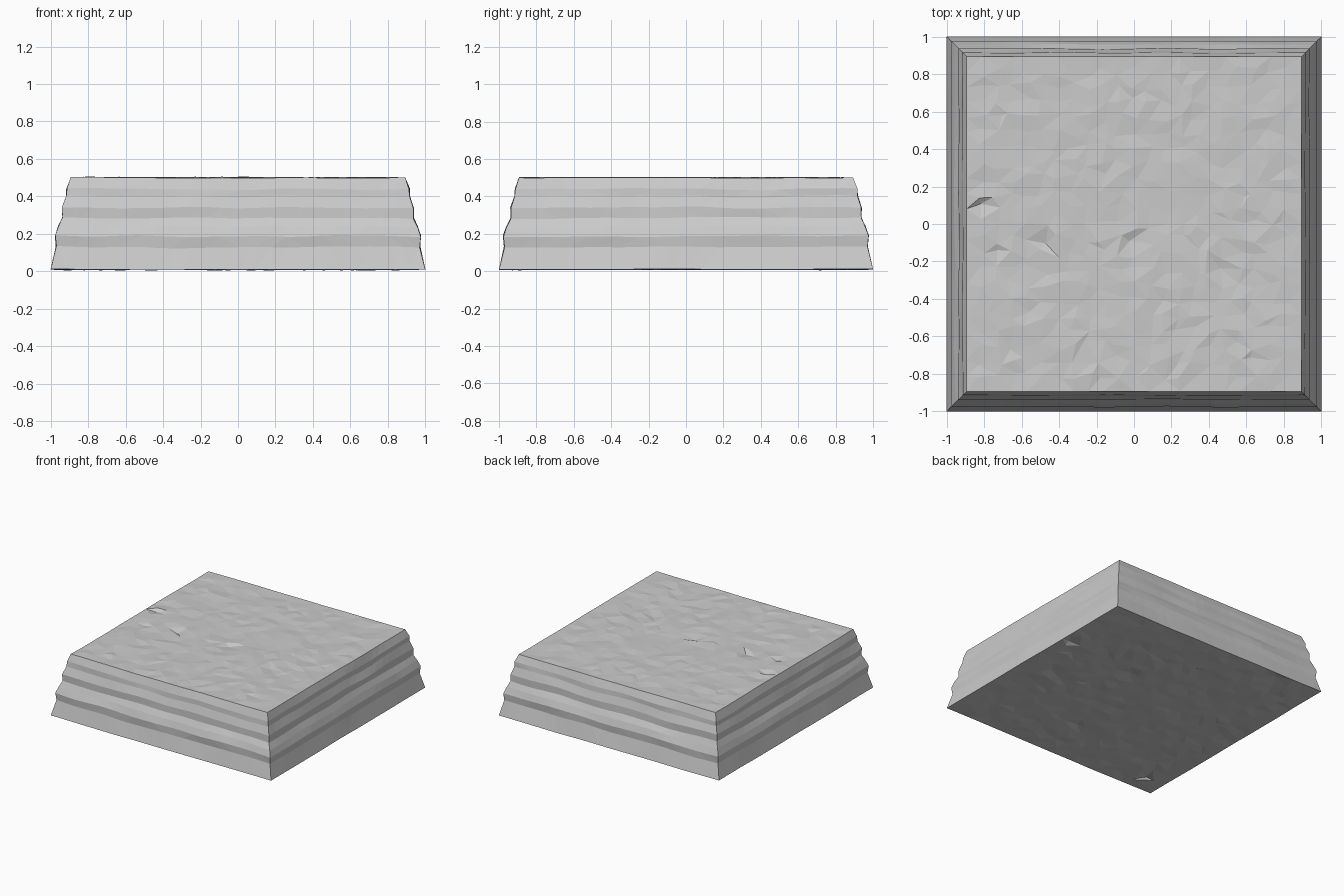
import bpy, bmesh, random
from mathutils import Vector, noise

if "Cube" in bpy.data.objects:
    bpy.data.objects.remove(bpy.data.objects["Cube"])

random.seed(4)
N = 22
# strata profile: (half width, height)
PROFILE = [(1.0, 0.01), (0.971, 0.13), (0.976, 0.188), (0.958, 0.24), (0.937, 0.285),
           (0.937, 0.34), (0.917, 0.40), (0.914, 0.44), (0.893, 0.50)]
L = len(PROFILE) - 1

bm = bmesh.new()
verts = {}


def point(i, j, k):
    """Shared vertex on the surface of the layered lattice."""
    if (i, j, k) in verts:
        return verts[i, j, k]
    w, z = PROFILE[k]
    u, v = 2 * i / N - 1, 2 * j / N - 1
    edge = i in (0, N) or j in (0, N)
    if edge:
        wave = noise.noise(Vector((u * 3.5, v * 3.5, k * 0.35)))
        if 0 < k < L:
            z += 0.012 * wave
            w += 0.005 * noise.noise(Vector((u * 3 + 7, v * 3, k * 0.5)))
        else:
            z += 0.004 * wave
    else:
        # cracked, uneven top and underside
        u += random.uniform(-0.35, 0.35) * 2 / N
        v += random.uniform(-0.35, 0.35) * 2 / N
        z += random.uniform(-0.005, 0.005)
        if random.random() < 0.02:
            z += 0.012 if k == 0 else -0.015
    verts[i, j, k] = bm.verts.new((u * w, v * w, max(z, 0.003)))
    return verts[i, j, k]


# top and underside
for i in range(N):
    for j in range(N):
        q = [(i, j), (i + 1, j), (i + 1, j + 1), (i, j + 1)]
        for k in (0, L):
            bm.faces.new([point(a, b, k) for a, b in (q if k else q[::-1])])

# layered sides
ring = ([(i, 0) for i in range(N)] + [(N, j) for j in range(N)] +
        [(N - i, N) for i in range(N)] + [(0, N - j) for j in range(N)])
for a, b in zip(ring, ring[1:] + ring[:1]):
    for k in range(L):
        bm.faces.new([point(*a, k), point(*b, k), point(*b, k + 1), point(*a, k + 1)])

bmesh.ops.triangulate(bm, faces=bm.faces[:], quad_method='SHORT_EDGE')
bmesh.ops.recalc_face_normals(bm, faces=bm.faces[:])
mesh = bpy.data.meshes.new("stone_slab")
bm.to_mesh(mesh)
bm.free()
slab = bpy.data.objects.new("stone_slab", mesh)
bpy.context.collection.objects.link(slab)
